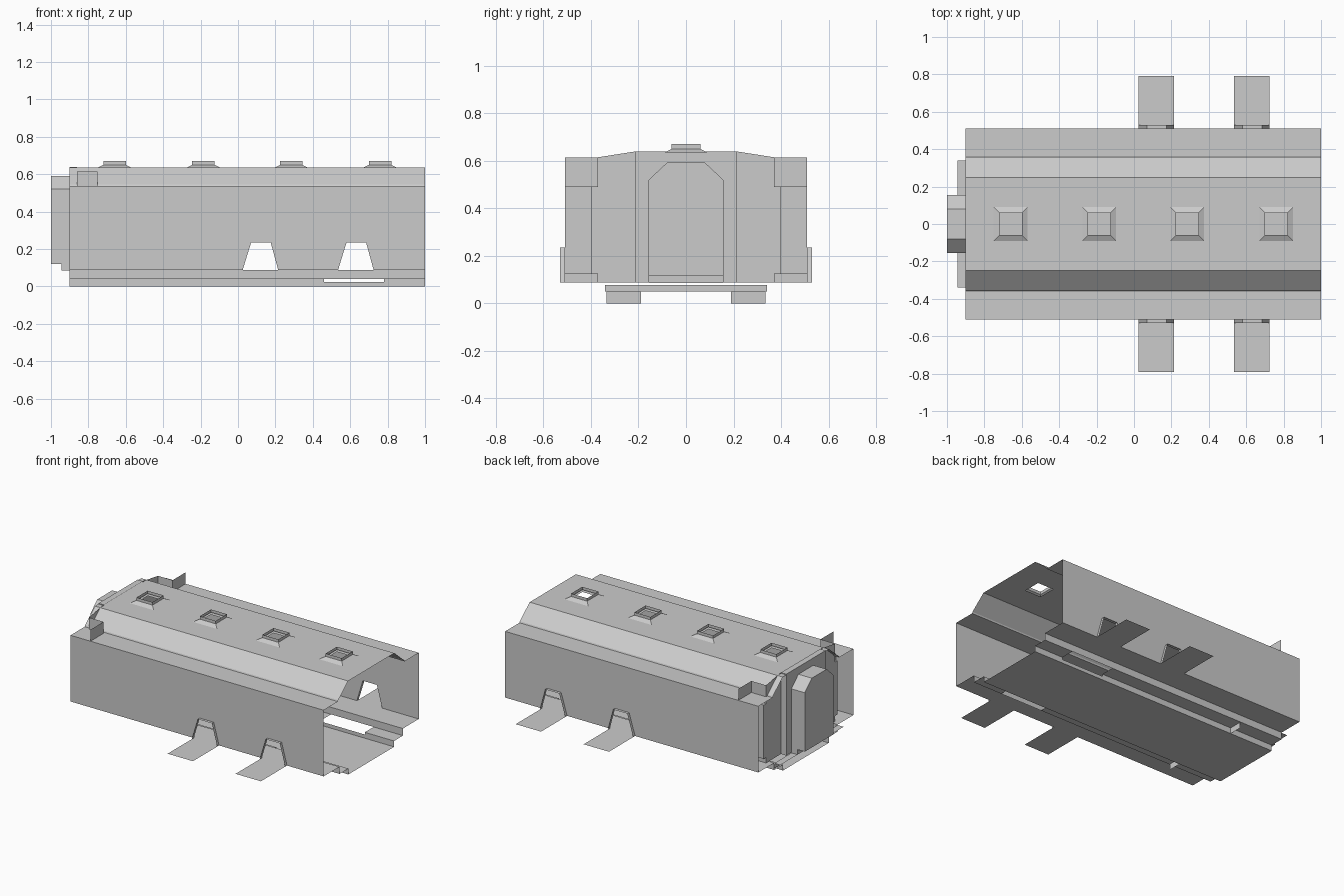
import bpy

cube = bpy.data.objects.get("Cube")
if cube:
    bpy.data.objects.remove(cube, do_unlink=True)

grey = bpy.data.materials.new("plain_grey")
grey.use_nodes = True
colour = (0.6, 0.6, 0.6, 1)
grey.diffuse_color = colour
grey.node_tree.nodes["Principled BSDF"].inputs["Base Color"].default_value = colour

BACK, FRONT = -0.9, 1.0      # ends of the shell along x
WALL, SILL, EAVE, TOP = 0.51, 0.088, 0.537, 0.635
KEEL, TROUGH, LEDGE = 0.34, 0.245, 0.04   # half widths and ledge height of the floor
SLOT0, SLOT1 = 0.46, 0.78    # slot in the floor ledges
SIDES = {"left": 1, "right": -1}


def sheet(name, polys):
    """Object made of flat polygons, each a list of points."""
    verts, faces = [], []
    for poly in polys:
        faces.append(list(range(len(verts), len(verts) + len(poly))))
        verts += poly
    mesh = bpy.data.meshes.new(name)
    mesh.from_pydata(verts, [], faces)
    mesh.materials.append(grey)
    mesh.update()
    obj = bpy.data.objects.new(name, mesh)
    bpy.context.collection.objects.link(obj)


def flat(x0, x1, y0, y1, z):
    return [(x0, y0, z), (x1, y0, z), (x1, y1, z), (x0, y1, z)]


def across(x, y0, y1, z0, z1):
    return [(x, y0, z0), (x, y1, z0), (x, y1, z1), (x, y0, z1)]


def along(y, x0, x1, z0, z1):
    return [(x0, y, z0), (x1, y, z0), (x1, y, z1), (x0, y, z1)]


def sweep(ring_a, ring_b, closed=True):
    """Quads joining two matching outlines."""
    n = len(ring_a)
    return [[ring_a[i], ring_a[(i + 1) % n], ring_b[(i + 1) % n], ring_b[i]]
            for i in range(n if closed else n - 1)]


# Flat roof with openings under the hatches
hatches = [-0.66, -0.185, 0.285, 0.76]
roof, start = [], BACK
for x in hatches:
    roof += [flat(start, x - 0.06, -0.248, 0.248, TOP),
             flat(x - 0.06, x + 0.06, -0.248, -0.06, TOP),
             flat(x - 0.06, x + 0.06, 0.06, 0.248, TOP)]
    start = x + 0.06
roof.append(flat(start, FRONT, -0.248, 0.248, TOP))
sheet("roof", roof)

# Open hatch frames with flared skirts
for i, x in enumerate(hatches):
    rings = [flat(x - r, x + r, -r, r, z)
             for r, z in ((0.09, TOP), (0.06, 0.65), (0.06, 0.67))]
    sheet(f"hatch_{i + 1}", sweep(rings[0], rings[1]) + sweep(rings[1], rings[2]))

# Arched openings along the bottom of each wall
doorways = [0.025, 0.535]


def arch(x, y):
    return [(x, y, SILL), (x + 0.045, y, 0.235), (x + 0.15, y, 0.235), (x + 0.19, y, SILL)]


for side, s in SIDES.items():
    # Side wall, roof slope with its low curb, shelf and inner sill
    wall = [(BACK, s * WALL, SILL)]
    for x in doorways:
        wall += arch(x, s * WALL)
    wall += [(FRONT, s * WALL, SILL), (FRONT, s * WALL, EAVE), (BACK, s * WALL, EAVE)]
    sheet(f"{side}_wall", [wall if s < 0 else wall[::-1]])
    section = [(0.248, TOP), (0.353, 0.546), (0.357, EAVE), (WALL, EAVE)]
    ends = [[(x, s * y, z) for y, z in section] for x in (BACK, FRONT)]
    sheet(f"{side}_roof_slope", sweep(*ends, closed=False))
    sheet(f"{side}_sill", [flat(BACK, FRONT, s * KEEL, s * WALL, SILL),
                           along(s * KEEL, BACK, FRONT, LEDGE, SILL)])

    # Doorway surrounds and ramps
    for i, x in enumerate(doorways):
        sheet(f"{side}_doorway_{i + 1}",
              sweep(arch(x, s * WALL), arch(x, s * 0.53), closed=False))
        sheet(f"{side}_ramp_{i + 1}", [flat(x, x + 0.19, s * WALL, s * 0.79, SILL)])

    # Corner recess with wider head and foot
    corner = []
    for y, x, z0, z1 in ((0.37, -0.75, 0.49, 0.615), (0.395, -0.77, 0.125, 0.49),
                         (0.37, -0.75, SILL, 0.125)):
        corner += [across(x, s * y, s * WALL, z0, z1), along(s * y, -0.86, x, z0, z1)]
    for z in (0.125, 0.49):
        corner += [flat(-0.86, -0.75, s * 0.37, s * 0.395, z),
                   flat(-0.77, -0.75, s * 0.395, s * WALL, z)]
    sheet(f"{side}_corner_recess", corner)

    # Recessed end panel and the step to the middle panel
    panel = [(0.21, SILL), (0.37, SILL), (0.37, 0.125), (0.395, 0.125),
             (0.395, 0.49), (0.37, 0.49), (0.37, 0.615), (0.21, 0.64)]
    sheet(f"{side}_end_panel", [[(-0.86, s * y, z) for y, z in panel],
                                along(s * 0.21, BACK, -0.86, SILL, 0.64)])

    # Slotted floor ledge, trough side and the foot plate below them
    ledge = [along(s * TROUGH, BACK, FRONT, 0, 0.025)]
    for x0, x1 in ((BACK, SLOT0), (SLOT1, FRONT)):
        ledge += [flat(x0, x1, s * TROUGH, s * KEEL, LEDGE),
                  along(s * TROUGH, x0, x1, 0.025, LEDGE)]
    sheet(f"{side}_floor_ledge", ledge)
    sheet(f"{side}_foot", [across(-0.57, s * 0.19, s * 0.335, 0, 0.05)])

# Sunken middle floor and the floor's end plate
sheet("floor", [flat(BACK, FRONT, -TROUGH, TROUGH, 0)])
sheet("floor_end", [across(BACK, -KEEL, KEEL, 0.05, 0.078)])

# End door with clipped top corners
outline = [(-0.155, 0.12), (-0.155, 0.52), (-0.08, 0.59),
           (0.08, 0.59), (0.155, 0.52), (0.155, 0.12)]
inner, outer = [[(x, y, z) for y, z in outline] for x in (BACK, -1.0)]
sheet("end_door", sweep(inner, outer) + [outer])

# Middle end panel, open behind the door, with its top ledge
frame = [(BACK, -0.21, SILL), (BACK, -0.155, SILL)] + inner
frame += [(BACK, 0.155, SILL), (BACK, 0.21, SILL), (BACK, 0.21, 0.64), (BACK, -0.21, 0.64)]
sheet("middle_end_panel", [frame, flat(BACK, -0.86, -0.21, 0.21, 0.64)])

# Door step and lip
sheet("door_step", [across(-0.945, -0.155, 0.155, 0.085, 0.12),
                    flat(-0.945, BACK, -0.155, 0.155, 0.12),
                    along(-0.155, -0.945, BACK, 0.085, 0.12),
                    along(0.155, -0.945, BACK, 0.085, 0.12)])
sheet("end_lip", [flat(-0.945, BACK, -KEEL, KEEL, 0.085)])
